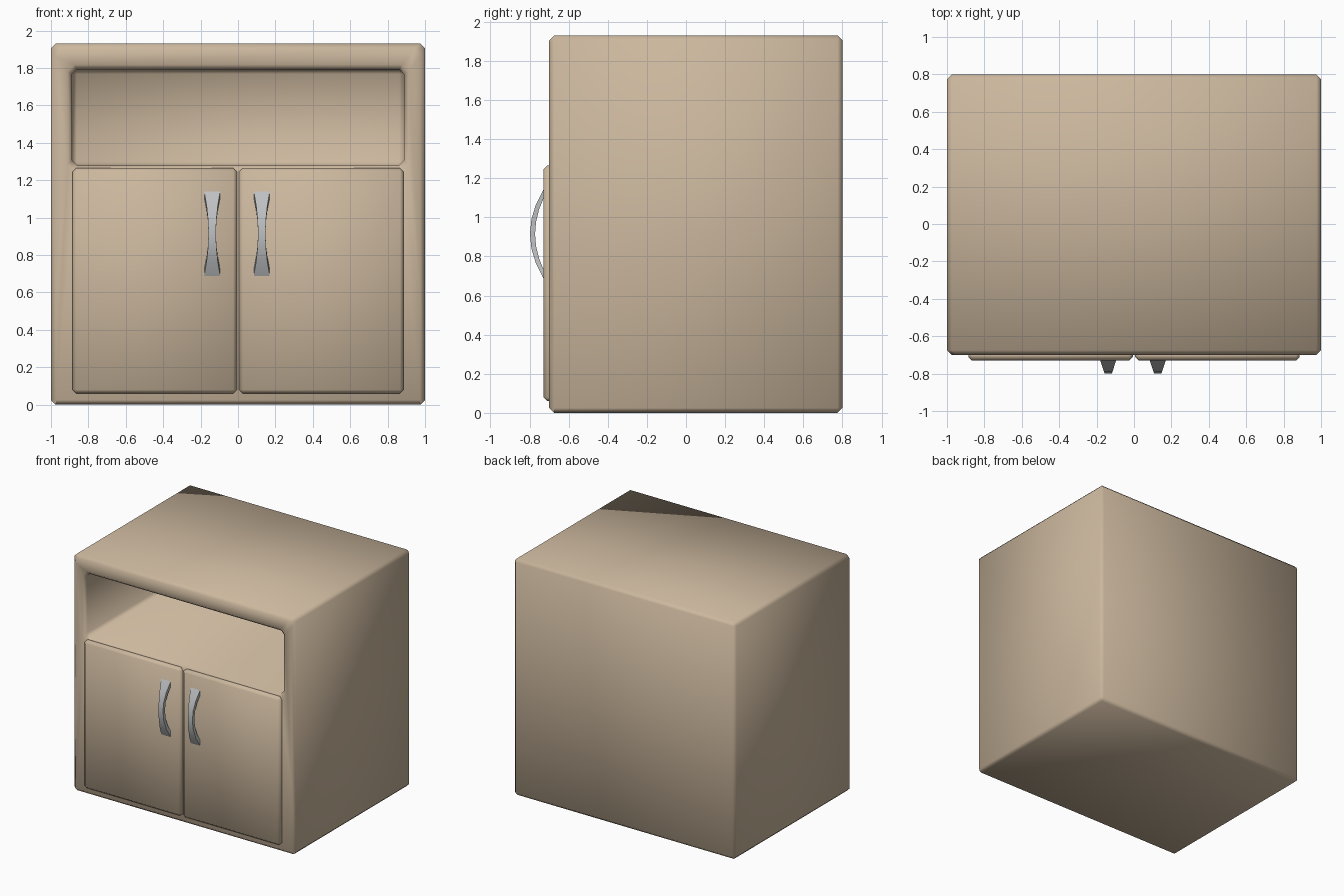
import bpy, bmesh, math
from mathutils import Vector

if "Cube" in bpy.data.objects:
    bpy.data.objects.remove(bpy.data.objects["Cube"])


def material(name, color):
    m = bpy.data.materials.new(name)
    m.diffuse_color = (*color, 1)
    m.use_nodes = True
    m.node_tree.nodes["Principled BSDF"].inputs["Base Color"].default_value = m.diffuse_color
    return m


WOOD = material("tan wood", (0.60, 0.475, 0.34))
METAL = material("brushed metal", (0.52, 0.53, 0.54))


def finish(bm, name, mat, bevel=0.0, angle=50):
    bmesh.ops.recalc_face_normals(bm, faces=bm.faces)
    if bevel:
        bmesh.ops.bevel(bm, geom=bm.edges[:], offset=bevel, segments=1,
                        affect='EDGES', profile=0.5)
    me = bpy.data.meshes.new(name)
    bm.to_mesh(me)
    bm.free()
    ob = bpy.data.objects.new(name, me)
    bpy.context.collection.objects.link(ob)
    me.materials.append(mat)
    bpy.ops.object.select_all(action='DESELECT')
    bpy.context.view_layer.objects.active = ob
    ob.select_set(True)
    bpy.ops.object.shade_smooth_by_angle(angle=math.radians(angle))
    return ob


def box(lo, hi):
    bm = bmesh.new()
    bmesh.ops.create_cube(bm, size=1)
    for v in bm.verts:
        v.co = Vector([lo[i] if v.co[i] < 0 else hi[i] for i in range(3)])
    return bm


# cabinet body with a deep open shelf in the upper front
bm = box((-1, -0.7, 0), (1, 0.8, 1.93))
front = min(bm.faces, key=lambda f: f.calc_center_median().y)
bmesh.ops.inset_region(bm, faces=[front], thickness=0.1)
for v in front.verts:
    v.co.x = math.copysign(0.887, v.co.x)
    v.co.z = 1.28 if v.co.z < 1 else 1.793
res = bmesh.ops.extrude_face_region(bm, geom=[front])
if front.is_valid:
    bmesh.ops.delete(bm, geom=[front], context='FACES')
for v in res["geom"]:
    if isinstance(v, bmesh.types.BMVert):
        v.co.y = 0.7
finish(bm, "cabinet_body", WOOD, 0.025)


def handle(name, cx):
    # bowed pull, narrow in the middle, swept along a shallow arc
    bm = bmesh.new()
    rings = []
    n = 6
    for i in range(n + 1):
        t = -1 + 2 * i / n
        half = 0.020 + 0.0225 * t * t
        outer = (-0.798 + 0.068 * t * t, 0.915 + 0.226 * t)
        inner = (-0.772 + 0.047 * t * t, 0.915 + 0.19 * t)
        rings.append([bm.verts.new((cx + s * half, y, z))
                      for s, (y, z) in ((-1, outer), (1, outer), (1, inner), (-1, inner))])
    for a, b in zip(rings, rings[1:]):
        for k in range(4):
            bm.faces.new((a[k], a[(k + 1) % 4], b[(k + 1) % 4], b[k]))
    bm.faces.new(rings[0])
    bm.faces.new(rings[-1])
    finish(bm, name, METAL, angle=40)


# paired doors and handles
for side, lo, hi, hx in (("left", -0.886, -0.006, -0.138),
                         ("right", 0.006, 0.886, 0.127)):
    finish(box((lo, -0.73, 0.06), (hi, -0.675, 1.265)), side + "_door", WOOD, 0.02)
    handle(side + "_handle", hx)
